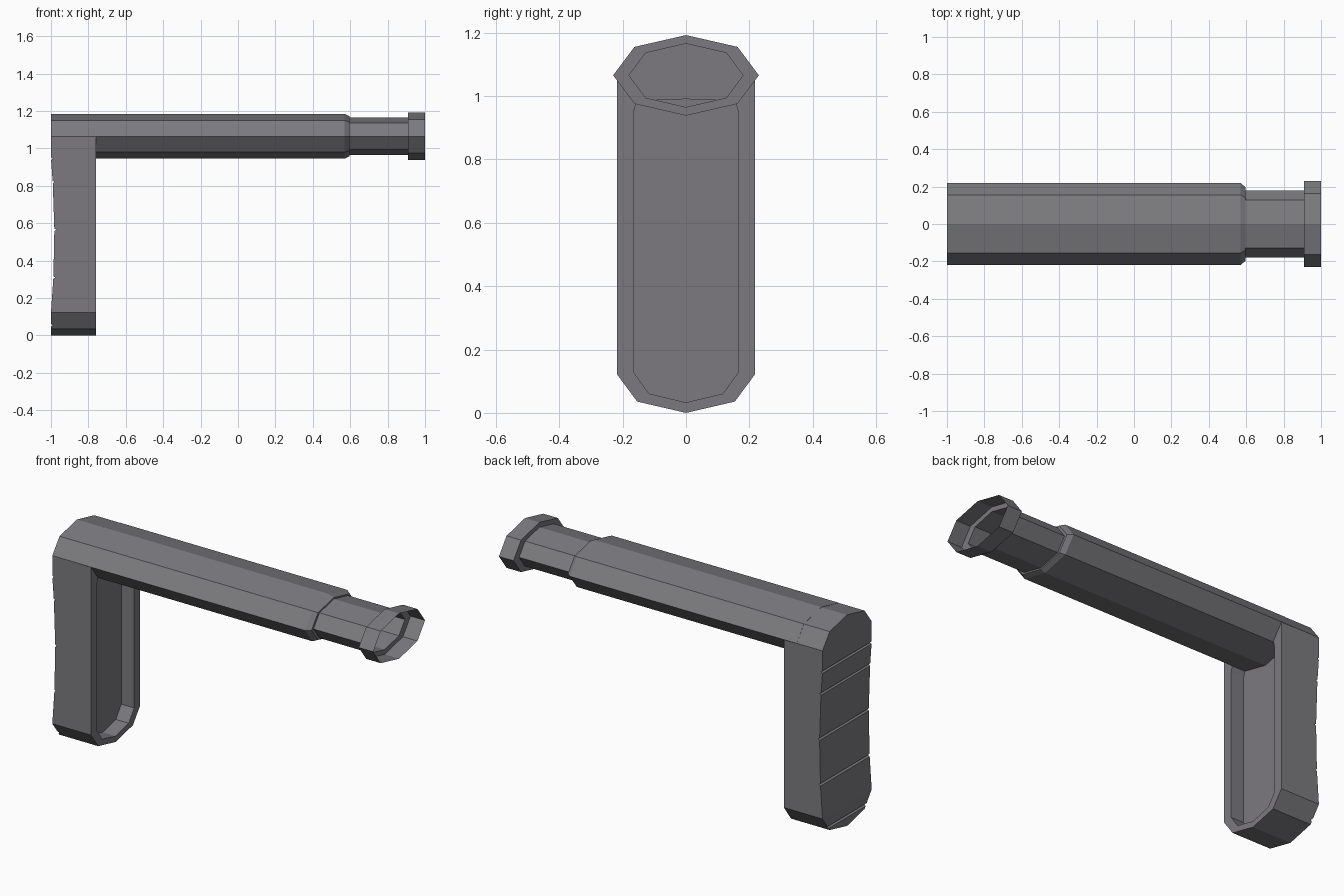
import bpy, bmesh
from math import sin, cos, pi

if "Cube" in bpy.data.objects:
    bpy.data.objects.remove(bpy.data.objects["Cube"])

grey = bpy.data.materials.new("dark_grey")
grey.use_nodes = True
colour = (0.2, 0.195, 0.21, 1)
grey.diffuse_color = colour
grey.node_tree.nodes["Principled BSDF"].inputs["Base Color"].default_value = colour

AXIS_Z = 1.065   # height of the tube axis
FOOT_Z = 0.122   # centre of the rounded foot of the butt
BACK, FRONT, FLOOR = -1.0, -0.76, -0.84


def finish(bm, name):
    bmesh.ops.recalc_face_normals(bm, faces=bm.faces)
    mesh = bpy.data.meshes.new(name)
    bm.to_mesh(mesh)
    bm.free()
    mesh.materials.append(grey)
    obj = bpy.data.objects.new(name, mesh)
    bpy.context.collection.objects.link(obj)
    return obj


def arc(ry, rz, z, first, last):
    """Corners of a flattened octagon, counted in eighths of a turn."""
    return [(ry * cos(i * pi / 4), z + rz * sin(i * pi / 4))
            for i in range(first, last + 1)]


def ring(bm, x, points):
    return [bm.verts.new((x, y, z)) for y, z in points]


def bridge(bm, a, b):
    n = len(a)
    return [bm.faces.new((a[i], a[(i + 1) % n], b[(i + 1) % n], b[i]))
            for i in range(n)]


# Tube, chamfered shoulder, neck and open collar as one octagonal shell
bm = bmesh.new()
stations = [(FLOOR, 0.219, 0.12), (0.57, 0.219, 0.12), (0.595, 0.198, 0.108),
            (0.595, 0.18, 0.1), (0.91, 0.18, 0.1), (0.91, 0.23, 0.127),
            (1.0, 0.23, 0.127)]
rings = [ring(bm, x, arc(ry, rz, AXIS_Z, 0, 7)) for x, ry, rz in stations]
for a, b in zip(rings, rings[1:]):
    bridge(bm, a, b)
bm.faces.new(rings[0])
finish(bm, "buffer_tube")

# Butt: tall rounded plate with a recess in its forward side
bm = bmesh.new()
outer = arc(0.218, 0.119, AXIS_Z, 0, 4) + arc(0.218, FOOT_Z, FOOT_Z, 4, 8)
inner = ([(0.165, 0.95), (0.155, 0.985), (0, 0.99), (-0.155, 0.985), (-0.165, 0.95)]
         + arc(0.165, 0.095, 0.128, 4, 8))
back, rim = ring(bm, BACK, outer), ring(bm, FRONT, outer)
lip, floor = ring(bm, FRONT, inner), ring(bm, FLOOR, inner)
for a, b in ((back, rim), (rim, lip), (lip, floor)):
    bridge(bm, a, b)
bm.faces.new(back)
bm.faces.new(floor)

# Hollowed shoulder face with thin grooves across it
grooves = [0.055, 0.31, 0.565, 0.82, 0.945]
half = 0.007
cuts = [FOOT_Z] + [g + d for g in grooves for d in (-half, 0, half)]
for z in cuts:
    faces = [f for f in bm.faces if all(v.co.x < BACK + 0.001 for v in f.verts)]
    geom = set(faces)
    for f in faces:
        geom.update(f.verts)
        geom.update(f.edges)
    bmesh.ops.bisect_plane(bm, geom=list(geom), dist=0.0001,
                           plane_co=(0, 0, z), plane_no=(0, 0, 1))
for v in bm.verts:
    if v.co.x < BACK + 0.001:
        t = (v.co.z - FOOT_Z) / (grooves[-1] - FOOT_Z)
        if 0 < t < 1:
            v.co.x += 0.018 * 4 * t * (1 - t)
        if any(abs(v.co.z - g) < 0.001 for g in grooves):
            v.co.x += 0.01
finish(bm, "shoulder_butt")
